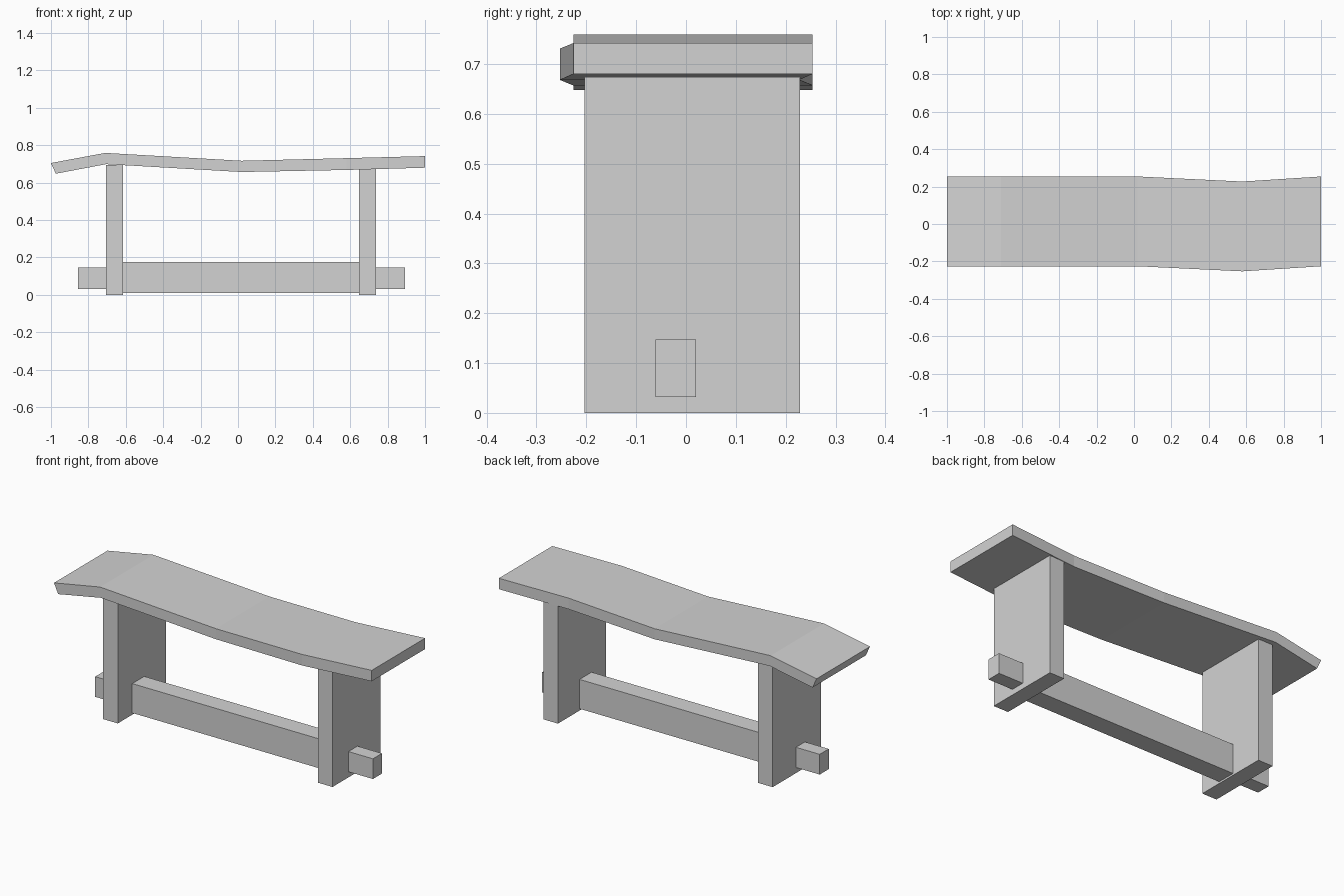
import bpy
import bmesh

cube = bpy.data.objects.get("Cube")
if cube:
    bpy.data.objects.remove(cube, do_unlink=True)

# One plain grey for the whole bench
grey = bpy.data.materials.new("plain_grey")
grey.use_nodes = True
colour = (0.65, 0.65, 0.65, 1)
grey.diffuse_color = colour
grey.node_tree.nodes["Principled BSDF"].inputs["Base Color"].default_value = colour


def finish(name, bm):
    bmesh.ops.recalc_face_normals(bm, faces=bm.faces)
    mesh = bpy.data.meshes.new(name)
    bm.to_mesh(mesh)
    bm.free()
    mesh.materials.append(grey)
    obj = bpy.data.objects.new(name, mesh)
    bpy.context.collection.objects.link(obj)
    return obj


def box(name, xs, ys, zs):
    bm = bmesh.new()
    bmesh.ops.create_cube(bm, size=1)
    for v in bm.verts:
        v.co = [(a + b) / 2 + c * (b - a) for (a, b), c in zip((xs, ys, zs), v.co)]
    return finish(name, bm)


# Bent seat plank: one rectangular section per station
# (top x, top z, bottom x, bottom z, front y)
WIDTH = 0.48
stations = [
    (-1.0, 0.705, -0.974, 0.648, -0.226),
    (-0.71, 0.759, -0.705, 0.699, -0.226),
    (0.02, 0.717, 0.02, 0.657, -0.226),
    (0.58, 0.731, 0.58, 0.668, -0.253),
    (1.0, 0.742, 1.0, 0.68, -0.226),
]
bm = bmesh.new()
rings = []
for tx, tz, bx, bz, y in stations:
    corners = [(tx, y, tz), (tx, y + WIDTH, tz), (bx, y + WIDTH, bz), (bx, y, bz)]
    rings.append([bm.verts.new(c) for c in corners])
for a, b in zip(rings, rings[1:]):
    for i in range(4):
        j = (i + 1) % 4
        bm.faces.new((a[i], a[j], b[j], b[i]))
bm.faces.new(rings[0])
bm.faces.new(rings[-1])
finish("seat_plank", bm)

# Slab legs
LEG_Y = (-0.204, 0.229)
box("right_leg", (-0.706, -0.614), LEG_Y, (0, 0.695))
box("left_leg", (0.646, 0.738), LEG_Y, (0, 0.673))

# Stretcher between the legs, with tenons showing outside
box("stretcher", (-0.614, 0.646), (-0.074, 0.034), (0.01, 0.177))
TENON_Y, TENON_Z = (-0.061, 0.02), (0.032, 0.147)
box("right_tenon", (-0.856, -0.706), TENON_Y, TENON_Z)
box("left_tenon", (0.738, 0.892), TENON_Y, TENON_Z)
